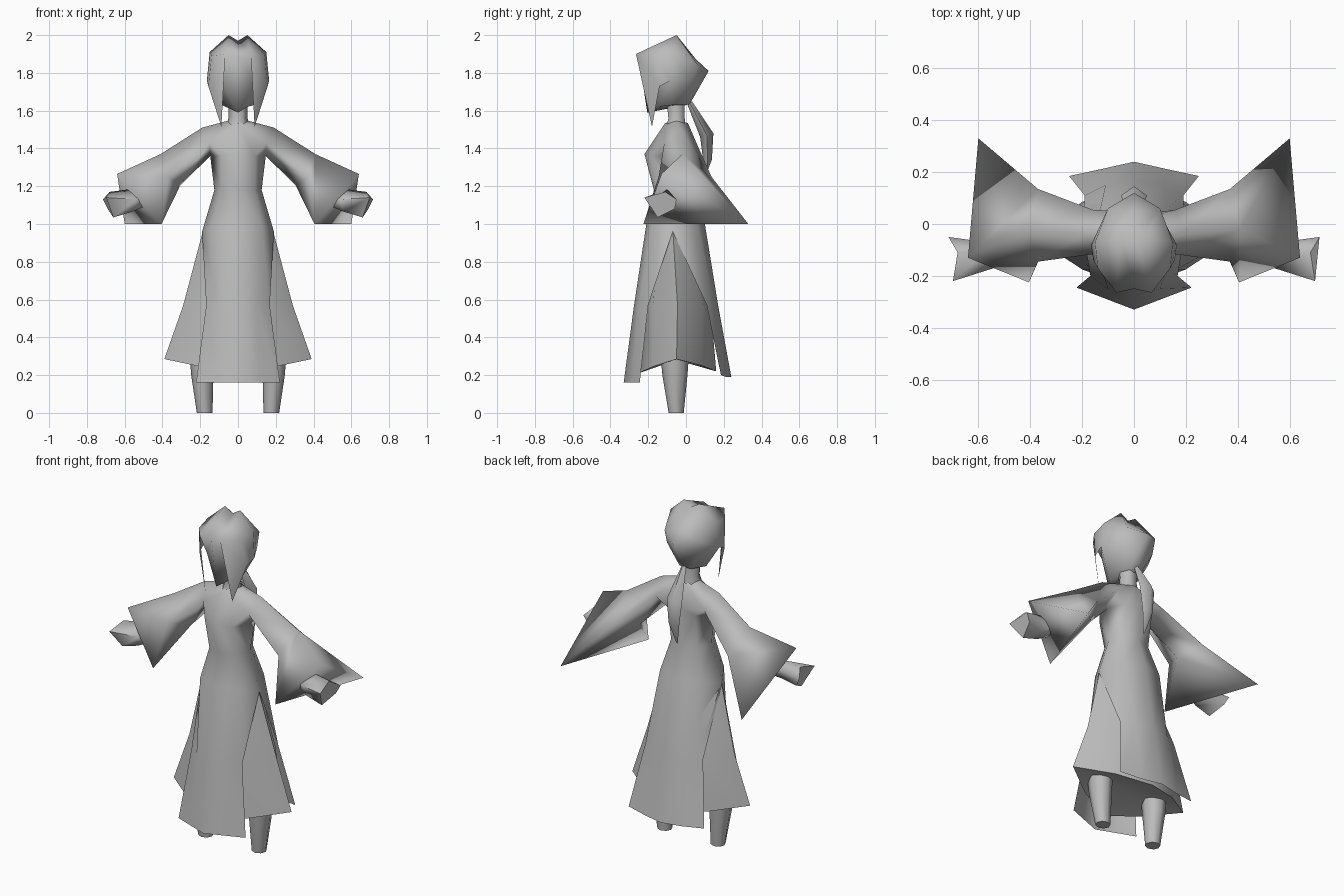
import bpy, bmesh, math

grey = bpy.data.materials.new("plain grey")
grey.diffuse_color = (0.5, 0.5, 0.5, 1)


def finish(name, verts, faces, mirror=False, angle=75):
    """Make a smooth object, optionally welded to its mirror image across x = 0."""
    bm = bmesh.new()
    vs = [bm.verts.new(v) for v in verts]
    for f in faces:
        bm.faces.new([vs[i] for i in f])
    if mirror:
        ms = [bm.verts.new((-x, y, z)) for x, y, z in verts]
        for f in faces:
            bm.faces.new([ms[i] for i in reversed(f)])
    bmesh.ops.remove_doubles(bm, verts=bm.verts[:], dist=0.0005)
    bmesh.ops.recalc_face_normals(bm, faces=bm.faces[:])
    me = bpy.data.meshes.new(name)
    bm.to_mesh(me)
    bm.free()
    me.materials.append(grey)
    ob = bpy.data.objects.new(name, me)
    bpy.context.collection.objects.link(ob)
    bpy.ops.object.select_all(action='DESELECT')
    ob.select_set(True)
    bpy.context.view_layer.objects.active = ob
    bpy.ops.object.shade_smooth_by_angle(angle=math.radians(angle))
    return ob


def loft(name, rings, caps=(True, True), mirror=False, angle=75):
    """Skin a list of equal-length point rings."""
    n = len(rings[0])
    verts = [p for r in rings for p in r]
    faces = [(a * n + i, a * n + (i + 1) % n, (a + 1) * n + (i + 1) % n, (a + 1) * n + i)
             for a in range(len(rings) - 1) for i in range(n)]
    if caps[0]:
        faces.append(tuple(range(n))[::-1])
    if caps[1]:
        faces.append(tuple(range(len(verts) - n, len(verts))))
    return finish(name, verts, faces, mirror, angle)


def oval(z, x0, x1, y0, y1, n=8):
    """Flat oval ring filling a box in x and y."""
    cx, cy, rx, ry = (x0 + x1) / 2, (y0 + y1) / 2, (x1 - x0) / 2, (y1 - y0) / 2
    return [(cx + rx * math.cos(2 * math.pi * i / n),
             cy + ry * math.sin(2 * math.pi * i / n), z) for i in range(n)]


# robe: bodice, wide sleeves with three-cornered ends, and slit skirt panels
bodice = [(0, -0.11, 1.535), (0.06, -0.05, 1.545), (0, 0.01, 1.535),            # 0 neckline
          (0, -0.22, 1.37), (0.147, -0.05, 1.36), (0, 0.045, 1.40),             # 3 chest, armpit, back
          (0.15, -0.115, 1.43), (0.19, -0.04, 1.51), (0.16, 0.055, 1.43),       # 6 armhole
          (0, -0.17, 1.18), (0.088, -0.145, 1.18), (0.125, -0.065, 1.18),       # 9 waist
          (0.088, 0.015, 1.18), (0, 0.04, 1.18),
          (0.09, -0.185, 1.36), (0.09, 0.045, 1.38)]                            # 14 chest sides
sleeve = [(0.41, -0.02, 1.37), (0.37, 0.135, 1.25), (0.305, 0.0, 1.205), (0.37, -0.145, 1.25),
          (0.64, -0.13, 1.265), (0.60, 0.33, 1.0), (0.405, -0.225, 1.0)]        # 16-22
front = [(0, -0.21, 1.0), (0.125, -0.18, 1.0), (0.19, -0.07, 0.96),
         (0, -0.275, 0.57), (0.10, -0.25, 0.57), (0.168, -0.20, 0.57),
         (0, -0.33, 0.16), (0.11, -0.288, 0.16), (0.222, -0.245, 0.16)]         # 23-31
back = [(0, 0.10, 1.0), (0.13, 0.06, 1.0), (0.19, -0.07, 0.96),
        (0, 0.17, 0.57), (0.11, 0.15, 0.57), (0.19, 0.11, 0.57),
        (0, 0.24, 0.19), (0.12, 0.213, 0.19), (0.25, 0.185, 0.20)]              # 32-40
robe_faces = [(0, 1, 7, 6), (0, 6, 14, 3), (14, 6, 4), (3, 14, 10, 9), (14, 4, 11, 10),
              (2, 1, 7, 8), (2, 8, 15, 5), (15, 8, 4), (5, 15, 12, 13), (15, 4, 11, 12),
              (7, 8, 17, 16), (8, 4, 18, 17), (4, 6, 19, 18), (6, 7, 16, 19),
              (16, 19, 22, 20), (16, 17, 21, 20), (17, 18, 21), (18, 22, 21), (18, 19, 22),
              (20, 21, 22),
              (9, 10, 24, 23), (10, 11, 25, 24), (13, 12, 33, 32), (12, 11, 34, 33)]
for start in (23, 32):
    for r in (0, 3):
        for c in (0, 1):
            a = start + r + c
            robe_faces.append((a, a + 1, a + 4, a + 3))
finish("robe", bodice + sleeve + front + back, robe_faces, True, 130)

# neck
loft("neck", [oval(z, -w, w, f, b, 6) for z, w, f, b in (
    (1.52, 0.065, -0.11, 0.005), (1.56, 0.05, -0.10, 0.0), (1.65, 0.052, -0.11, 0.0))])

# head: hair cap, long side locks, and a ridged face between them
head = [(0, -0.05, 1.97), (0.05, -0.05, 2.0), (0, -0.25, 1.885), (0.068, -0.265, 1.90),      # 0-3
        (0.15, -0.07, 1.91), (0.14, -0.17, 1.89), (0.165, -0.08, 1.76), (0.10, 0.06, 1.845),  # 4-7
        (0, 0.12, 1.81), (0, 0.02, 1.635), (0.04, 0.005, 1.63), (0.085, -0.07, 1.63),         # 8-11
        (0.088, -0.18, 1.515), (0.157, -0.14, 1.73), (0, 0.05, 1.875), (0.105, 0.03, 1.76),   # 12-15
        (0, -0.205, 1.59), (0.05, -0.15, 1.62), (0.085, -0.17, 1.75)]                         # 16-18
finish("head", head, [
    (0, 2, 3, 1), (1, 3, 5, 4), (3, 12, 13, 5), (5, 13, 6, 4),
    (1, 4, 7), (0, 1, 7, 14), (14, 7, 8), (4, 6, 15, 7), (7, 15, 8),
    (6, 11, 15), (15, 11, 10), (8, 15, 10, 9),
    (2, 16, 18), (2, 18, 3), (16, 17, 18), (17, 11, 6, 18), (16, 17, 11, 10, 9)], True, 100)

# ponytail
loft("ponytail", [[(w, y, z), (0, y + d, z + 0.01), (-w, y, z), (0, y - d, z - 0.01)]
                  for z, y, w, d in ((1.64, 0.02, 0.015, 0.012), (1.47, 0.11, 0.05, 0.035),
                                     (1.33, 0.115, 0.035, 0.022), (1.21, 0.085, 0.005, 0.004))])

# flared hands emerging from the sleeve ends
loft("hands", [
    [(0.50, -0.09, 1.165), (0.52, -0.06, 1.13), (0.51, -0.08, 1.09), (0.50, -0.13, 1.09), (0.50, -0.14, 1.13)],
    [(0.565, -0.10, 1.185), (0.57, -0.07, 1.14), (0.57, -0.09, 1.08), (0.56, -0.15, 1.065), (0.54, -0.17, 1.13)],
    [(0.68, -0.11, 1.17), (0.715, -0.05, 1.13), (0.69, -0.06, 1.08), (0.66, -0.15, 1.035), (0.698, -0.22, 1.14)]],
    mirror=True, angle=80)

# underskirt flaring to a point at each side, closed underneath
under = [(0, -0.16, 0.97), (0.11, -0.14, 0.97), (0.184, -0.07, 0.97), (0.11, 0.03, 0.97), (0, 0.06, 0.97),
         (0, -0.22, 0.57), (0.165, -0.175, 0.57), (0.29, -0.045, 0.57), (0.185, 0.09, 0.57), (0, 0.13, 0.57),
         (0, -0.25, 0.21), (0.20, -0.175, 0.245), (0.39, -0.05, 0.285), (0.20, 0.085, 0.25), (0, 0.16, 0.22),
         (0, -0.05, 0.28)]
finish("underskirt", under,
       [(r + i, r + i + 1, r + i + 6, r + i + 5) for r in (0, 5) for i in range(4)]
       + [(10 + i, 11 + i, 15) for i in range(4)], True, 80)

# tapered lower legs
loft("legs", [
    oval(0.30, 0.125, 0.255, -0.135, 0.015),
    oval(0.20, 0.13, 0.248, -0.125, 0.008),
    oval(0.0, 0.135, 0.218, -0.092, -0.012)], mirror=True)
